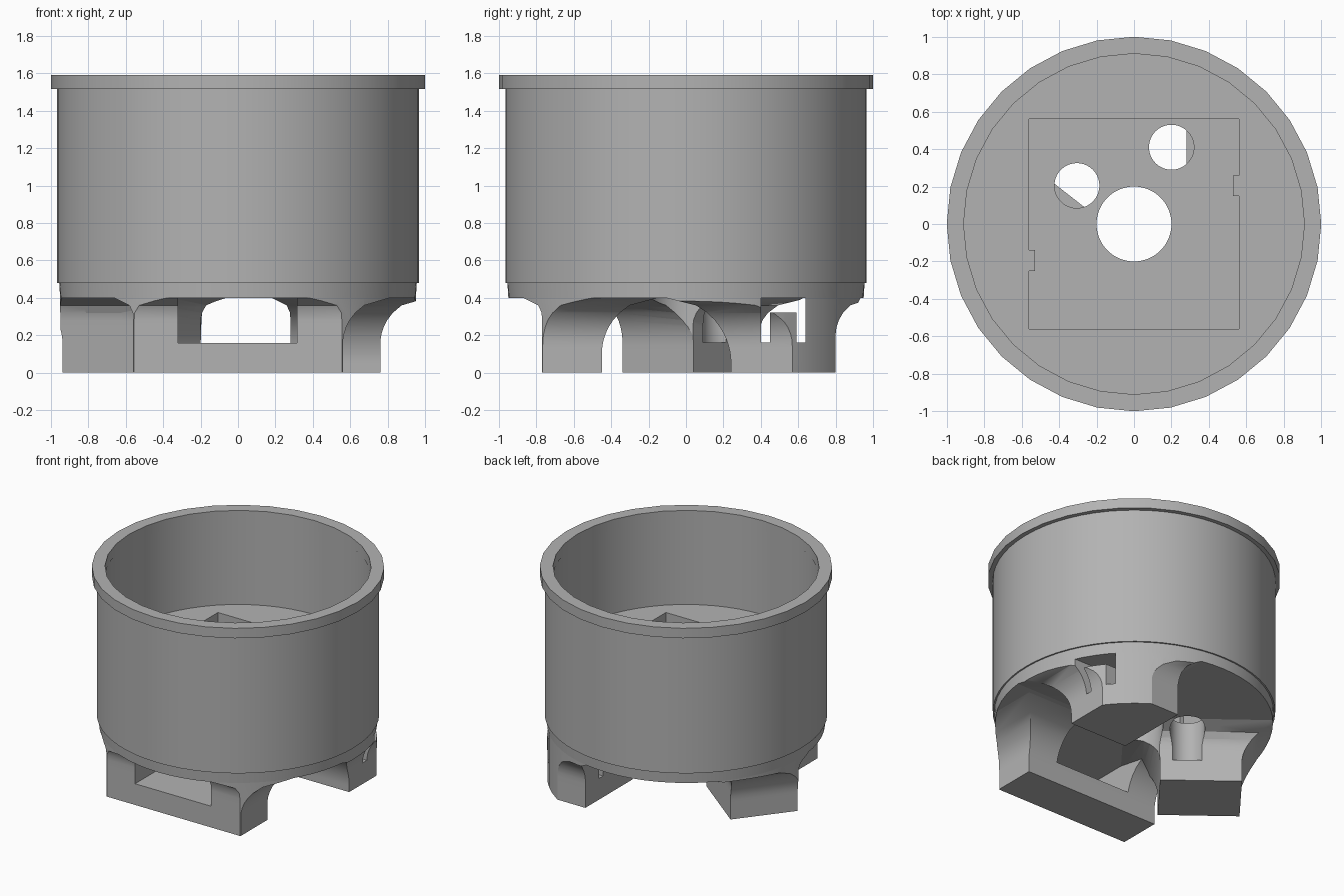
import bpy, bmesh, math
from mathutils import Matrix

old = bpy.data.objects.get("Cube")
if old:
    bpy.data.objects.remove(old, do_unlink=True)

grey = bpy.data.materials.new("plain grey")
grey.use_nodes = True
COLOUR = (0.45, 0.45, 0.45, 1)
grey.diffuse_color = COLOUR
grey.node_tree.nodes["Principled BSDF"].inputs["Base Color"].default_value = COLOUR

PLATE_Z = 0.40      # underside of the base plate
SILL_Z = 0.16       # bottom of the openings in the feet


def finish(name, bm):
    bmesh.ops.recalc_face_normals(bm, faces=bm.faces)
    mesh = bpy.data.meshes.new(name)
    bm.to_mesh(mesh)
    bm.free()
    mesh.materials.append(grey)
    obj = bpy.data.objects.new(name, mesh)
    bpy.context.collection.objects.link(obj)
    return obj


def box(name, x0, x1, y0, y1, z0, z1, angle=0):
    bm = bmesh.new()
    bmesh.ops.create_cube(bm, size=1)
    for v in bm.verts:
        v.co = (x1 if v.co.x > 0 else x0, y1 if v.co.y > 0 else y0, z1 if v.co.z > 0 else z0)
    bm.transform(Matrix.Rotation(math.radians(angle), 4, 'Z'))
    return finish(name, bm)


def rod(name, x, y, r, z0, z1, n=64):
    bm = bmesh.new()
    bmesh.ops.create_cone(bm, cap_ends=True, segments=n, radius1=r, radius2=r, depth=z1 - z0)
    bm.transform(Matrix.Translation((x, y, (z0 + z1) / 2)))
    return finish(name, bm)


def lathe(name, profile, n, closed=False):
    """Revolve (radius, z) points; a zero radius becomes a pole."""
    bm = bmesh.new()
    pts = [bm.verts.new((r, 0, z)) for r, z in profile]
    pairs = list(zip(pts, pts[1:]))
    if closed:
        pairs.append((pts[-1], pts[0]))
    edges = [bm.edges.new(p) for p in pairs]
    bmesh.ops.spin(bm, geom=pts + edges, cent=(0, 0, 0), axis=(0, 0, 1),
                   angle=math.tau, steps=n, use_merge=False)
    bmesh.ops.remove_doubles(bm, verts=bm.verts, dist=1e-4)
    return finish(name, bm)


def boolean(obj, tool, operation='DIFFERENCE'):
    tool.hide_render = True
    mod = obj.modifiers.new("cut", 'BOOLEAN')
    mod.operation, mod.object, mod.solver = operation, tool, 'EXACT'
    bpy.context.view_layer.objects.active = obj
    bpy.ops.object.modifier_apply(modifier=mod.name)
    bpy.data.objects.remove(tool, do_unlink=True)


def smooth(obj):
    bpy.ops.object.select_all(action='DESELECT')
    obj.select_set(True)
    bpy.context.view_layer.objects.active = obj
    bpy.ops.object.shade_smooth_by_angle(angle=math.radians(30))


def cut_holes(obj):
    for x, y, r in ((0, 0, 0.2), (0.2, 0.41, 0.12), (-0.305, 0.205, 0.12)):
        boolean(obj, rod("hole_cutter", x, y, r, SILL_Z, 1.2))


# Cup body with a raised floor
cup = lathe("cup_body", [(0, PLATE_Z), (0.95, PLATE_Z), (0.955, 0.48), (0.966, 0.48),
                         (0.966, 1.53), (0.91, 1.53), (0.91, 0.88), (0, 0.88)], 64)

# Square pocket in the floor, with a small key on two sides
pocket = box("pocket_cutter", -0.56, 0.56, -0.56, 0.56, 0.48, 1.0)
boolean(pocket, box("key", 0.53, 0.7, 0.15, 0.26, 0.3, 1.1))
boolean(pocket, box("key", -0.7, -0.53, -0.25, -0.14, 0.3, 1.1))
boolean(cup, pocket)
cut_holes(cup)
smooth(cup)

# Rim band
rim = lathe("rim", [(0.91, 1.515), (1, 1.515), (1, 1.59), (0.91, 1.59)], 32, closed=True)
smooth(rim)


def foot(name, angle, u0, u1, v0, v1, flares):
    """Block along an outward direction whose sides curve out into the plate."""
    levels = [0, 0.04] + [PLATE_Z - 0.36 * math.cos(i * math.pi / 28) for i in range(1, 15)]
    bm = bmesh.new()
    rings = []
    for z in levels:
        grow = []
        for r in flares:
            t = max(0, z - PLATE_Z + r)
            grow.append(r - math.sqrt(max(0, r * r - t * t)))
        a, b, c, d = u0 - grow[0], u1 + grow[1], v0 - grow[2], v1 + grow[3]
        rings.append([bm.verts.new(p) for p in ((a, c, z), (b, c, z), (b, d, z), (a, d, z))])
    for low, high in zip(rings, rings[1:]):
        for i in range(4):
            j = (i + 1) % 4
            bm.faces.new((low[i], low[j], high[j], high[i]))
    bm.faces.new(rings[0])
    bm.faces.new(rings[-1])
    bm.transform(Matrix.Rotation(math.radians(angle), 4, 'Z'))
    obj = finish(name, bm)
    boolean(obj, rod("trim", 0, 0, 0.95, -0.1, 0.6), 'INTERSECT')
    return obj


def opening(obj, angle, v0, v1, z0):
    boolean(obj, box("opening_cutter", -0.6, 1.3, v0, v1, z0, 0.5, angle))


# Wide front foot with a large window
FRONT = 270
front = foot("front_foot", FRONT, 0.45, 0.77, -0.56, 0.56, (0.3, 0.1, 0.1, 0.25))
opening(front, FRONT, -0.32, 0.315, SILL_Z)
cut_holes(front)
smooth(front)

# Two smaller feet, each with a clip tab standing between two slots
for name, angle, u0, v0, flares in (
        ("back_left_foot", 0, 0.28, 0.24, (0.1, 0.25, 0.35, 0.2)),
        ("right_foot", 232, 0.092, -0.742, (0.15, 0.1, 0.25, 0.25))):
    obj = foot(name, angle, u0, u0 + 0.48, v0, v0 + 0.56, flares)
    mid = v0 + 0.28
    opening(obj, angle, mid - 0.12, mid + 0.12, 0.32)
    for side in (-1, 1):
        opening(obj, angle, mid + side * 0.095 - 0.025, mid + side * 0.095 + 0.025, SILL_Z)
    cut_holes(obj)
    smooth(obj)
